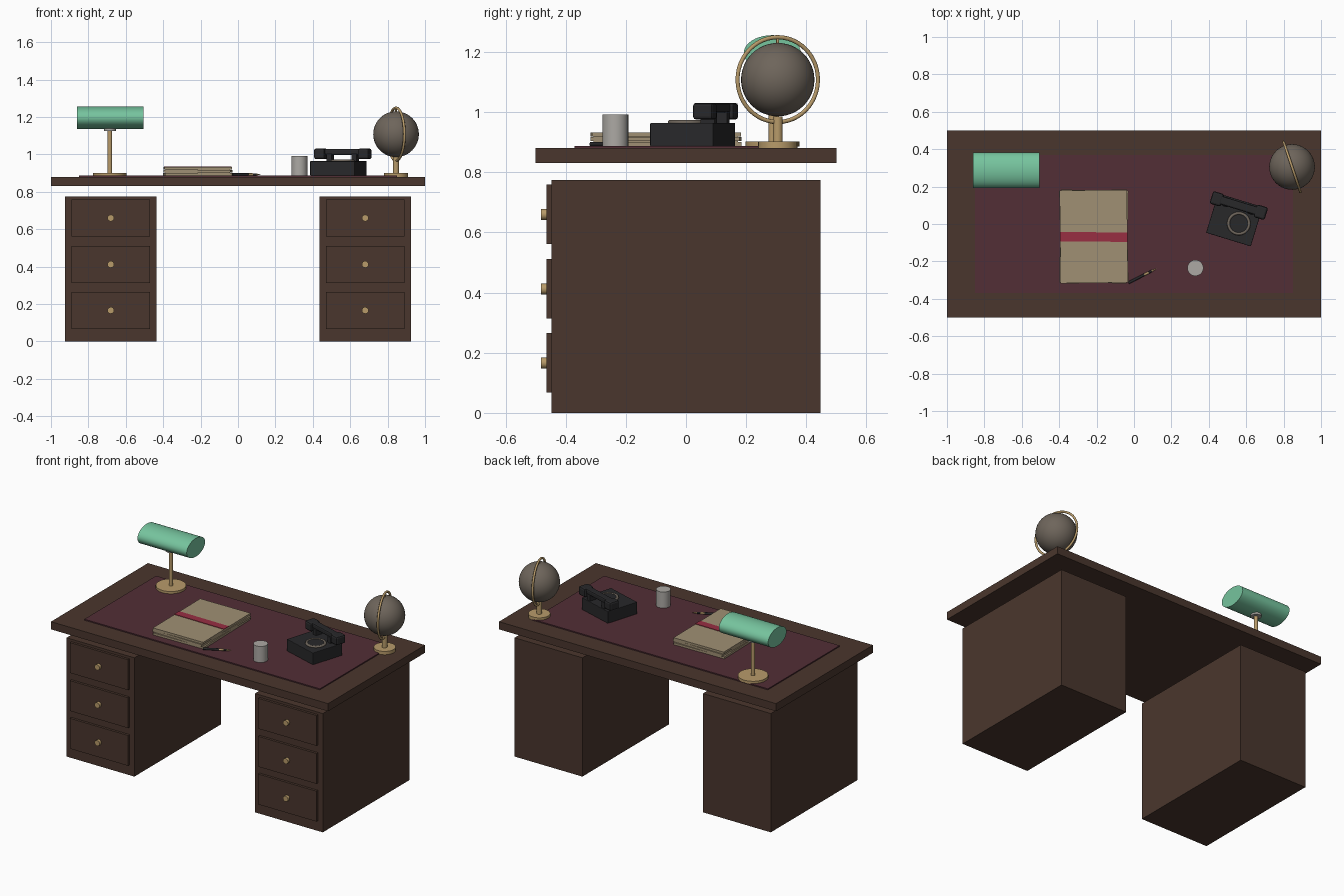
import bpy, math
from mathutils import Matrix, Vector

if "Cube" in bpy.data.objects:
    bpy.data.objects.remove(bpy.data.objects["Cube"])


def material(name, rgb):
    m = bpy.data.materials.new(name)
    lin = [(c / 255 / 12.92) if c < 11 else ((c / 255 + 0.055) / 1.055) ** 2.4 for c in rgb]
    m.diffuse_color = (*lin, 1)
    m.use_nodes = True
    m.node_tree.nodes["Principled BSDF"].inputs["Base Color"].default_value = m.diffuse_color
    return m


WOOD = material("dark wood", (74, 54, 45))
LEATHER = material("burgundy leather", (82, 46, 54))
GREEN = material("green glass", (118, 196, 158))
BRASS = material("brass", (184, 155, 106))
GLOBE = material("grey brown", (110, 101, 91))
PAPER = material("old paper", (160, 144, 116))
RED = material("red ribbon", (152, 46, 66))
BLACK = material("black", (40, 40, 42))
WHITE = material("pale ceramic", (172, 169, 164))


def finish(name, mat, bevel=0, smooth=False):
    o = bpy.context.object
    o.name = name
    o.data.materials.append(mat)
    if bevel:
        b = o.modifiers.new("bevel", 'BEVEL')
        b.width, b.segments = bevel, 2
    if smooth:
        bpy.ops.object.shade_smooth_by_angle(angle=math.radians(40))
    return o


def box(name, mat, center, size, turn=0, bevel=0):
    bpy.ops.mesh.primitive_cube_add(size=1, location=center, rotation=(0, 0, turn))
    o = bpy.context.object
    o.scale = size
    bpy.ops.object.transform_apply(location=False, rotation=False, scale=True)
    return finish(name, mat, bevel)


def rod(name, mat, a, b, r1, r2=None, sides=32):
    """Cylinder or cone running from point a to point b."""
    a, b = Vector(a), Vector(b)
    rot = (b - a).to_track_quat('Z', 'Y').to_euler()
    bpy.ops.mesh.primitive_cone_add(vertices=sides, radius1=r1, radius2=r1 if r2 is None else r2,
                                    depth=(b - a).length, location=(a + b) / 2, rotation=rot)
    return finish(name, mat, smooth=True)


def ring(name, mat, center, major, minor, rot=(0, 0, 0)):
    bpy.ops.mesh.primitive_torus_add(major_segments=48, minor_segments=10, major_radius=major,
                                     minor_radius=minor, location=center, rotation=rot)
    return finish(name, mat, smooth=True)


# Desk: top, leather inlay, two drawer pedestals
box("desk_top", WOOD, (0, 0, 0.855), (2, 1, 0.05))
box("leather_inlay", LEATHER, (0, 0, 0.8825), (1.7, 0.74, 0.009))
for side, x in (("left", -0.68), ("right", 0.68)):
    box(side + "_pedestal", WOOD, (x, 0, 0.3875), (0.49, 0.894, 0.775))
    for i, z in enumerate((0.166, 0.412, 0.66)):
        box(f"{side}_drawer_{i}", WOOD, (x, -0.455, z), (0.42, 0.016, 0.198))
        rod(f"{side}_knob_{i}", BRASS, (x, -0.46, z), (x, -0.482, z), 0.018, sides=16)

# Desk lamp: base, stem, socket and oval shade
LX, LY = -0.685, 0.287
rod("lamp_base", BRASS, (LX, LY, 0.885), (LX, LY, 0.902), 0.09)
rod("lamp_stem", BRASS, (LX, LY, 0.9), (LX, LY, 1.14), 0.012)
rod("lamp_socket", WHITE, (LX, LY, 1.126), (LX, LY, 1.16), 0.032)
shade = rod("lamp_shade", GREEN, (-0.86, LY, 0), (-0.505, LY, 0), 0.095, sides=40)
shade.data.transform(Matrix.Translation((-0.6825, LY, 1.196)) @ Matrix.Diagonal((1, 1, 0.63, 1))
                     @ shade.rotation_euler.to_matrix().to_4x4())
shade.location = (0, 0, 0)
shade.rotation_euler = (0, 0, 0)

# Paper stack with ribbon
for i, turn in enumerate((0.022, -0.018, 0.012)):
    box(f"paper_{i}", PAPER, (-0.215, -0.067, 0.8945 + i * 0.0155), (0.36, 0.496, 0.0135), turn)
for i in range(2):
    box(f"paper_filler_{i}", PAPER, (-0.215, -0.067, 0.902 + i * 0.0155), (0.345, 0.48, 0.004))
box("ribbon", RED, (-0.215, -0.069, 0.9335), (0.362, 0.05, 0.004), -0.01)

# Pen
rod("pen_body", BLACK, (-0.03, -0.315, 0.893), (0.055, -0.271, 0.893), 0.007, sides=12)
rod("pen_collar", BRASS, (0.055, -0.271, 0.893), (0.078, -0.26, 0.893), 0.0065, sides=12)
rod("pen_grip", BLACK, (0.078, -0.26, 0.893), (0.095, -0.251, 0.893), 0.006, sides=12)
rod("pen_nib", BRASS, (0.095, -0.251, 0.893), (0.12, -0.239, 0.892), 0.006, 0.001, sides=12)

# Cup
rod("cup", WHITE, (0.328, -0.235, 0.886), (0.328, -0.235, 0.992), 0.043)

# Telephone, turned on the desk
TURN = math.radians(-17)
phone = Matrix.Translation((0.537, 0.022, 0)) @ Matrix.Rotation(TURN, 4, 'Z')


def at(x, y, z):
    return phone @ Vector((x, y, z))


box("phone_body", BLACK, at(0, 0, 0.925), (0.25, 0.22, 0.078), TURN, 0.003)
ring("phone_dial_ring", GLOBE, at(0.028, -0.012, 0.966), 0.055, 0.008)
rod("phone_dial", BLACK, at(0.028, -0.012, 0.955), at(0.028, -0.012, 0.97), 0.05)
for i, x in enumerate((-0.07, 0.07)):
    box(f"phone_cradle_{i}", BLACK, at(x, 0.078, 0.978), (0.03, 0.05, 0.05), TURN, 0.003)
    box(f"handset_end_{i}", BLACK, at(x * 1.75, 0.08, 1.003), (0.062, 0.07, 0.056), TURN, 0.011)
box("handset_grip", BLACK, at(0, 0.08, 1.014), (0.24, 0.045, 0.032), TURN, 0.008)

# Globe on its stand with an upright ring
GX, GY, GZ = 0.845, 0.305, 1.108
rod("globe_base", BRASS, (GX, GY, 0.878), (GX, GY, 0.902), 0.065)
rod("globe_stem", BRASS, (GX, GY, 0.9), (GX, GY, 0.985), 0.016)
bpy.ops.mesh.primitive_uv_sphere_add(segments=40, ring_count=24, radius=0.122, location=(GX, GY, GZ))
finish("globe", GLOBE, smooth=True)
ring("globe_ring", BRASS, (GX, GY, GZ), 0.141, 0.007, (math.radians(90), 0, math.radians(108.5)))
for i, s in enumerate((-1, 1)):
    rod(f"globe_pin_{i}", BRASS, (GX, GY, GZ + s * 0.118), (GX, GY, GZ + s * 0.142), 0.005, sides=12)
